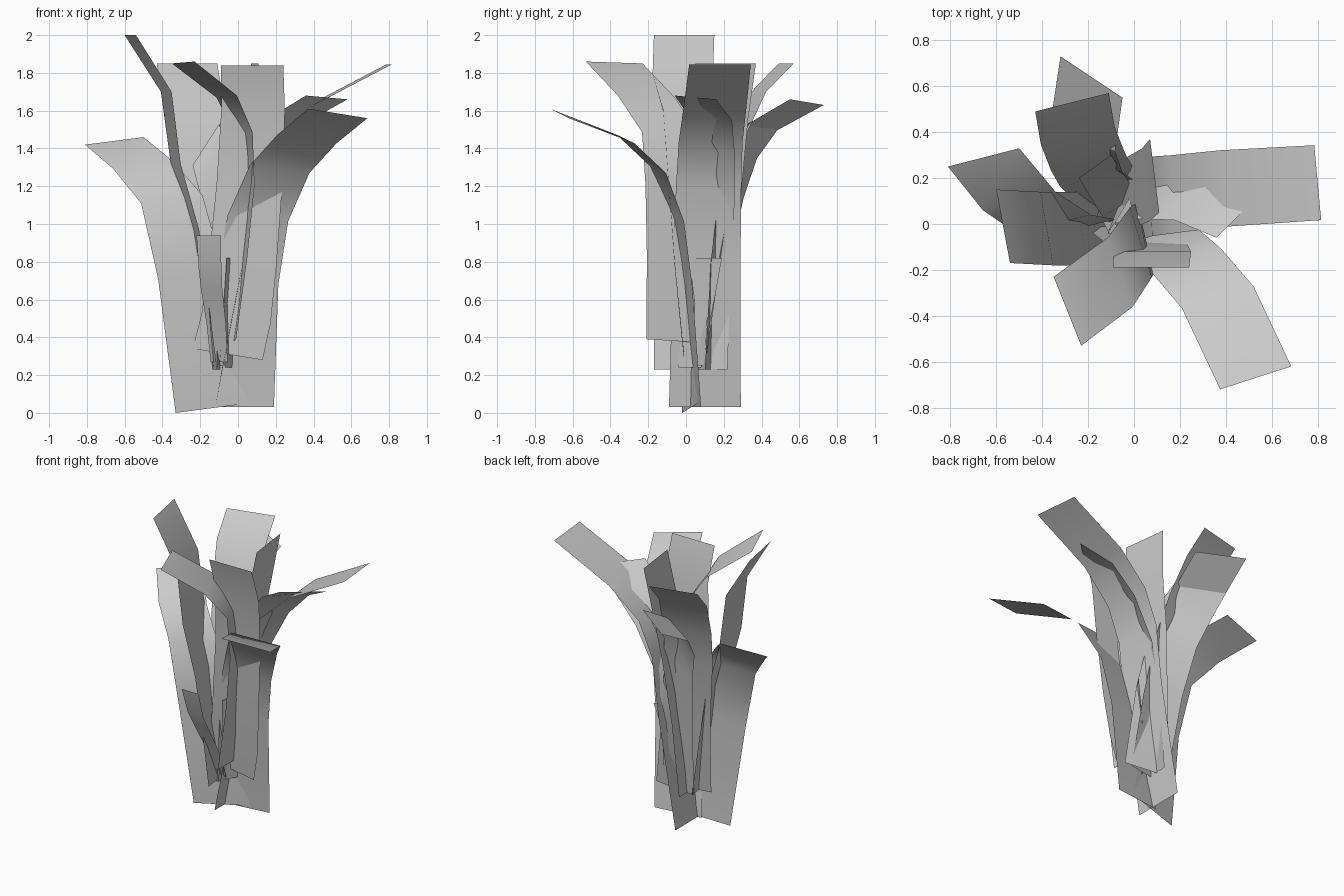
import bpy
import bmesh
from mathutils import Vector

default_cube = bpy.data.objects.get("Cube")
if default_cube:
    bpy.data.objects.remove(default_cube, do_unlink=True)

# One plain grey for the whole plant
grey = bpy.data.materials.new("leaf_grey")
grey.use_nodes = True
colour = (0.6, 0.6, 0.6, 1)
grey.diffuse_color = colour
grey.node_tree.nodes["Principled BSDF"].inputs["Base Color"].default_value = colour


def blade(name, path, base_side, tip_side):
    """Flat ribbon leaf: path runs base to tip, sides are half-width vectors."""
    bm = bmesh.new()
    base_side, tip_side = Vector(base_side), Vector(tip_side)
    base_height = path[0][2]
    rise = path[-1][2] - base_height
    previous = None
    for point in path:
        centre = Vector(point)
        side = base_side.lerp(tip_side, (centre.z - base_height) / rise)
        row = [bm.verts.new(centre - side), bm.verts.new(centre + side)]
        if previous:
            bm.faces.new((previous[0], previous[1], row[1], row[0]))
        previous = row
    mesh = bpy.data.meshes.new(name)
    bm.to_mesh(mesh)
    bm.free()
    mesh.materials.append(grey)
    leaf = bpy.data.objects.new(name, mesh)
    bpy.context.collection.objects.link(leaf)
    bpy.ops.object.select_all(action="DESELECT")
    leaf.select_set(True)
    bpy.context.view_layer.objects.active = leaf
    bpy.ops.object.shade_smooth_by_angle()


# Broad outer leaves that arch over at the tip
blade("front_left_arching_leaf",
      [(.02, .06, .03), (.05, 0, .69), (.105, -.05, 1.03),
       (.22, -.15, 1.29), (.365, -.32, 1.45), (.53, -.67, 1.585)],
      base_side=(.17, .02, 0), tip_side=(.155, .05, -.025))

blade("right_arching_leaf",
      [(-.14, .02, .025), (-.25, -.02, .73), (-.35, 0, 1.13),
       (-.5, .1, 1.31), (-.655, .29, 1.44)],
      base_side=(.19, .04, .025), tip_side=(.155, .04, .02))

blade("left_arching_leaf",
      [(-.12, .1, .03), (.02, .11, .8), (.07, .12, 1.2),
       (.17, .13, 1.43), (.39, .155, 1.63), (.8, .18, 1.845)],
      base_side=(0, .19, 0), tip_side=(-.015, .163, 0))

# Tall leaves
blade("right_tall_leaf",
      [(-.13, -.01, .23), (-.18, -.01, .6), (-.23, -.02, .97),
       (-.33, -.02, 1.32), (-.38, -.02, 1.7), (-.57, -.01, 2)],
      base_side=(.02, -.16, 0), tip_side=(.03, -.16, 0))

blade("front_right_tall_leaf",
      [(-.02, -.05, .38), (.025, -.05, .82), (.05, -.06, 1.2),
       (.03, -.08, 1.48), (-.06, -.21, 1.675), (-.29, -.38, 1.855)],
      base_side=(.01, -.16, .01), tip_side=(.06, -.15, .005))

blade("front_upright_leaf",
      [(-.055, -.01, .31), (-.01, -.03, .5), (.025, -.06, .8),
       (.06, -.09, 1.2), (.08, -.12, 1.6), (.075, -.19, 1.84)],
      base_side=(.185, 0, -.03), tip_side=(.165, 0, 0))

blade("back_tall_leaf",
      [(-.06, .07, .23), (-.1, .14, .75), (-.16, .2, 1.2),
       (-.2, .27, 1.45), (-.245, .385, 1.7), (-.27, .53, 1.85)],
      base_side=(.165, .03, 0), tip_side=(.16, .04, 0))

blade("back_left_tall_leaf",
      [(-.1, .07, .23), (-.06, .1, .75), (-.01, .14, 1.2),
       (.05, .17, 1.55), (.09, .21, 1.85)],
      base_side=(0, .15, 0), tip_side=(-.02, .16, 0))

# Mid-height leaves at the back and left
blade("back_bent_leaf",
      [(0, .12, .23), (-.06, .18, .8), (-.12, .24, 1.15),
       (-.19, .3, 1.36), (-.22, .4, 1.51), (-.185, .64, 1.645)],
      base_side=(.16, -.02, 0), tip_side=(.135, -.09, .015))

blade("left_bent_leaf",
      [(-.09, .07, .23), (-.06, .1, .75), (-.01, .13, 1.1),
       (.12, .14, 1.38), (.28, .13, 1.56), (.47, .05, 1.67)],
      base_side=(.02, .15, 0), tip_side=(.11, .11, -.01))

blade("inner_pointed_leaf",
      [(-.02, .05, .25), (-.06, .08, .8), (-.1, .14, 1.13), (-.17, .25, 1.42)],
      base_side=(.08, .05, 0), tip_side=(.07, .05, .11))

# Short shoots near the base
blade("front_short_shoot",
      [(-.1, -.05, .27), (-.115, -.12, .47), (-.14, -.21, .66),
       (-.148, -.26, .76), (-.155, -.31, .94)],
      base_side=(.045, 0, 0), tip_side=(.065, 0, 0))

blade("back_short_shoot",
      [(-.04, .02, .24), (-.01, .04, .58), (.03, .05, .82)],
      base_side=(.03, .06, 0), tip_side=(.09, .14, 0))

blade("right_short_shoot",
      [(-.12, .01, .24), (-.145, .015, .4), (-.165, .02, .58)],
      base_side=(.01, .04, 0), tip_side=(.01, .04, 0))
